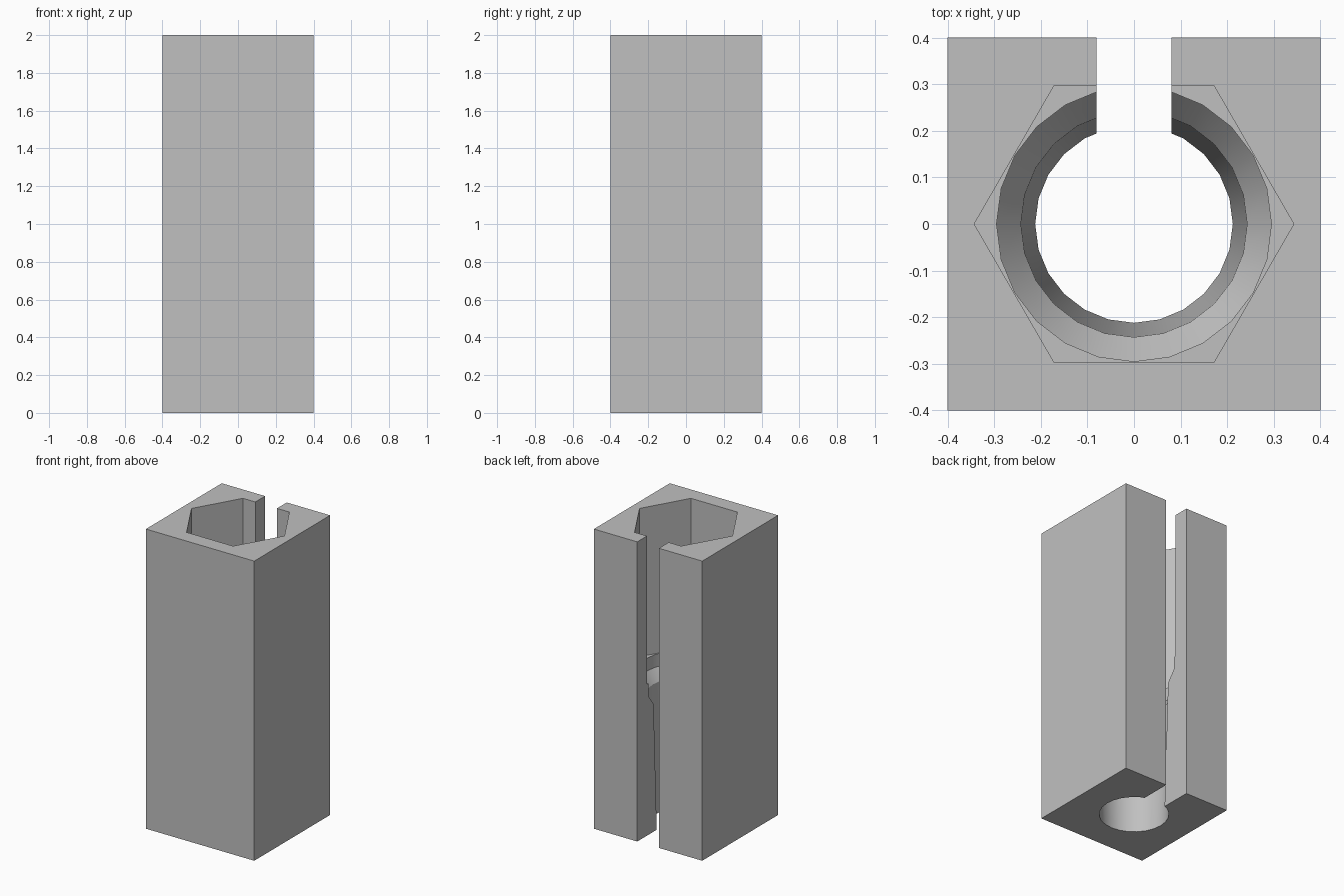
import bpy
import bmesh
from math import cos, sin, pi, radians

default = bpy.data.objects.get("Cube")
if default:
    bpy.data.objects.remove(default, do_unlink=True)

# Dimensions
SIDE, HEIGHT = 0.8, 2.0
SLOT = 0.16
HEX_RADIUS, HEX_FLOOR = 0.343, 1.01
MARGIN = 0.1

grey = bpy.data.materials.new("plain grey")
grey.use_nodes = True
colour = (0.53, 0.53, 0.53, 1)
grey.diffuse_color = colour
grey.node_tree.nodes["Principled BSDF"].inputs["Base Color"].default_value = colour


def add_object(name, bm):
    bmesh.ops.recalc_face_normals(bm, faces=bm.faces[:])
    mesh = bpy.data.meshes.new(name)
    bm.to_mesh(mesh)
    bm.free()
    mesh.materials.append(grey)
    obj = bpy.data.objects.new(name, mesh)
    bpy.context.collection.objects.link(obj)
    return obj


def box(name, low, high):
    bm = bmesh.new()
    bmesh.ops.create_cube(bm, size=1)
    for v in bm.verts:
        for i in range(3):
            v.co[i] = low[i] if v.co[i] < 0 else high[i]
    return add_object(name, bm)


def turned(name, profile, sides):
    """Closed solid from (radius, height) rings, bottom to top."""
    bm = bmesh.new()
    angles = [2 * pi * i / sides for i in range(sides)]
    rings = [[bm.verts.new((r * cos(a), r * sin(a), z)) for a in angles]
             for r, z in profile]
    for lower, upper in zip(rings, rings[1:]):
        for i in range(sides):
            j = (i + 1) % sides
            bm.faces.new((lower[i], lower[j], upper[j], upper[i]))
    bm.faces.new(rings[0][::-1])
    bm.faces.new(rings[-1])
    return add_object(name, bm)


# Square block
half = SIDE / 2
block = box("slotted_block", (-half, -half, 0), (half, half, HEIGHT))

# Hexagonal pocket, stepped and tapered bore, full-height slot at the back
cutters = [
    turned("hex_pocket_cutter",
           [(HEX_RADIUS, HEX_FLOOR), (HEX_RADIUS, HEIGHT + MARGIN)], 6),
    turned("bore_cutter",
           [(0.2085, -MARGIN), (0.243, 0.853), (0.295, 0.925),
            (0.295, HEX_FLOOR + MARGIN)], 24),
    box("slot_cutter", (-SLOT / 2, 0, -MARGIN),
        (SLOT / 2, half + MARGIN, HEIGHT + MARGIN)),
]

bpy.ops.object.select_all(action="DESELECT")
block.select_set(True)
bpy.context.view_layer.objects.active = block
for cutter in cutters:
    cutter.hide_render = True
    cut = block.modifiers.new(cutter.name, "BOOLEAN")
    cut.operation = "DIFFERENCE"
    cut.solver = "EXACT"
    cut.object = cutter
    bpy.ops.object.modifier_apply(modifier=cut.name)
    bpy.data.objects.remove(cutter, do_unlink=True)

# Round bore walls, crisp edges
bpy.ops.object.shade_smooth_by_angle(angle=radians(30))
